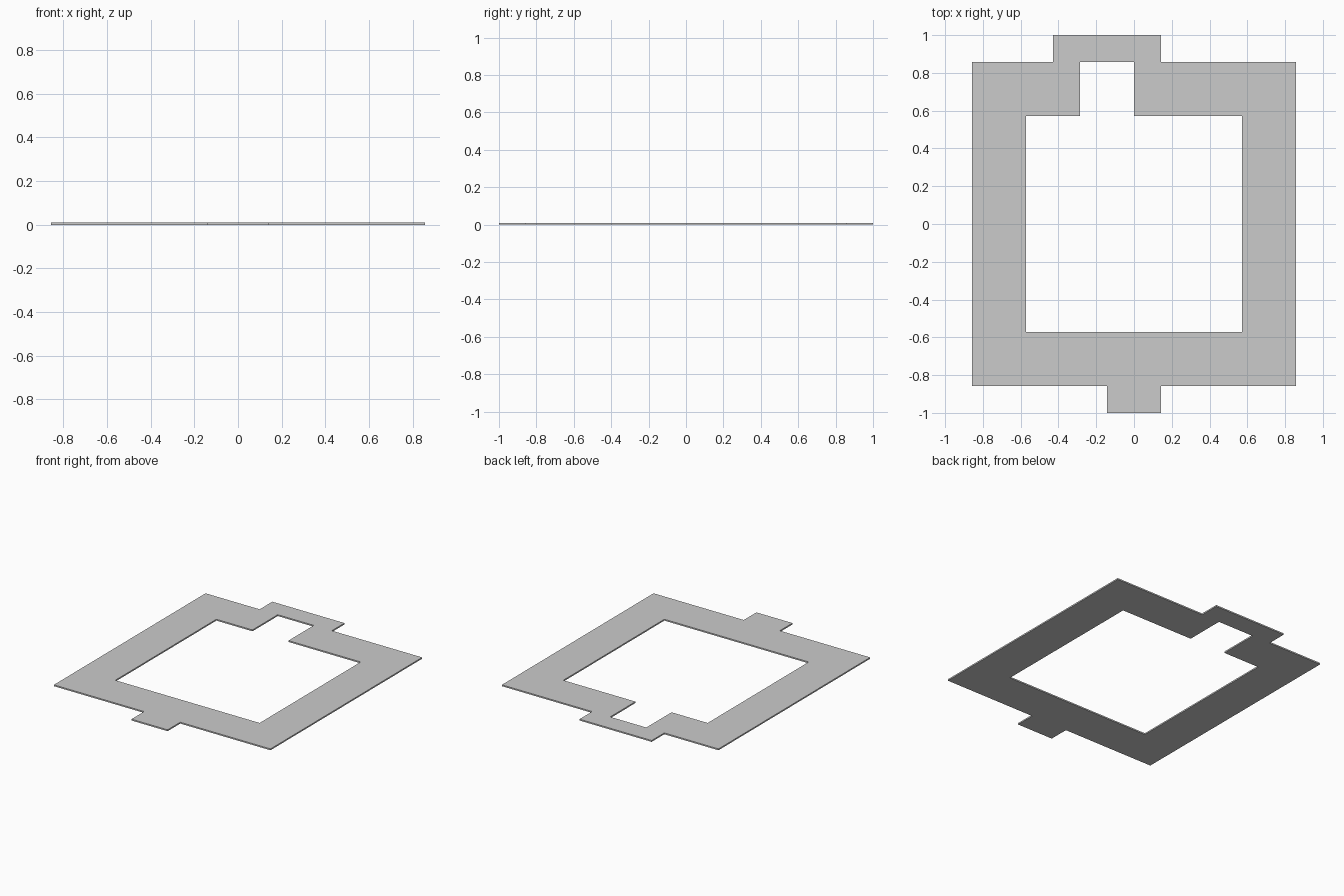
import bpy, bmesh

if "Cube" in bpy.data.objects:
    bpy.data.objects.remove(bpy.data.objects["Cube"])

U = 1 / 7          # layout module: every corner sits on this grid
THICKNESS = 0.01

# Outer outline with bottom tab and top bump
outer = [(-6, -6), (-1, -6), (-1, -7), (1, -7), (1, -6), (6, -6),
         (6, 6), (1, 6), (1, 7), (-3, 7), (-3, 6), (-6, 6)]
# Inner opening with the notch reaching into the top bump
inner = [(-4, -4), (4, -4), (4, 4), (0, 4), (0, 6), (-2, 6), (-2, 4), (-4, 4)]


def add_loop(bm, points):
    verts = [bm.verts.new((x * U, y * U, 0)) for x, y in points]
    return [bm.edges.new((a, b)) for a, b in zip(verts, verts[1:] + verts[:1])]


# Flat frame plate: fill between the outlines, then extrude upward
bm = bmesh.new()
edges = add_loop(bm, outer) + add_loop(bm, inner)
bmesh.ops.triangle_fill(bm, edges=edges, use_beauty=True)
result = bmesh.ops.extrude_face_region(bm, geom=bm.faces[:], use_keep_orig=True)
top = [v for v in result["geom"] if isinstance(v, bmesh.types.BMVert)]
bmesh.ops.translate(bm, verts=top, vec=(0, 0, THICKNESS))
bmesh.ops.recalc_face_normals(bm, faces=bm.faces[:])

mesh = bpy.data.meshes.new("frame_plate")
bm.to_mesh(mesh)
bm.free()
plate = bpy.data.objects.new("frame_plate", mesh)
bpy.context.collection.objects.link(plate)
